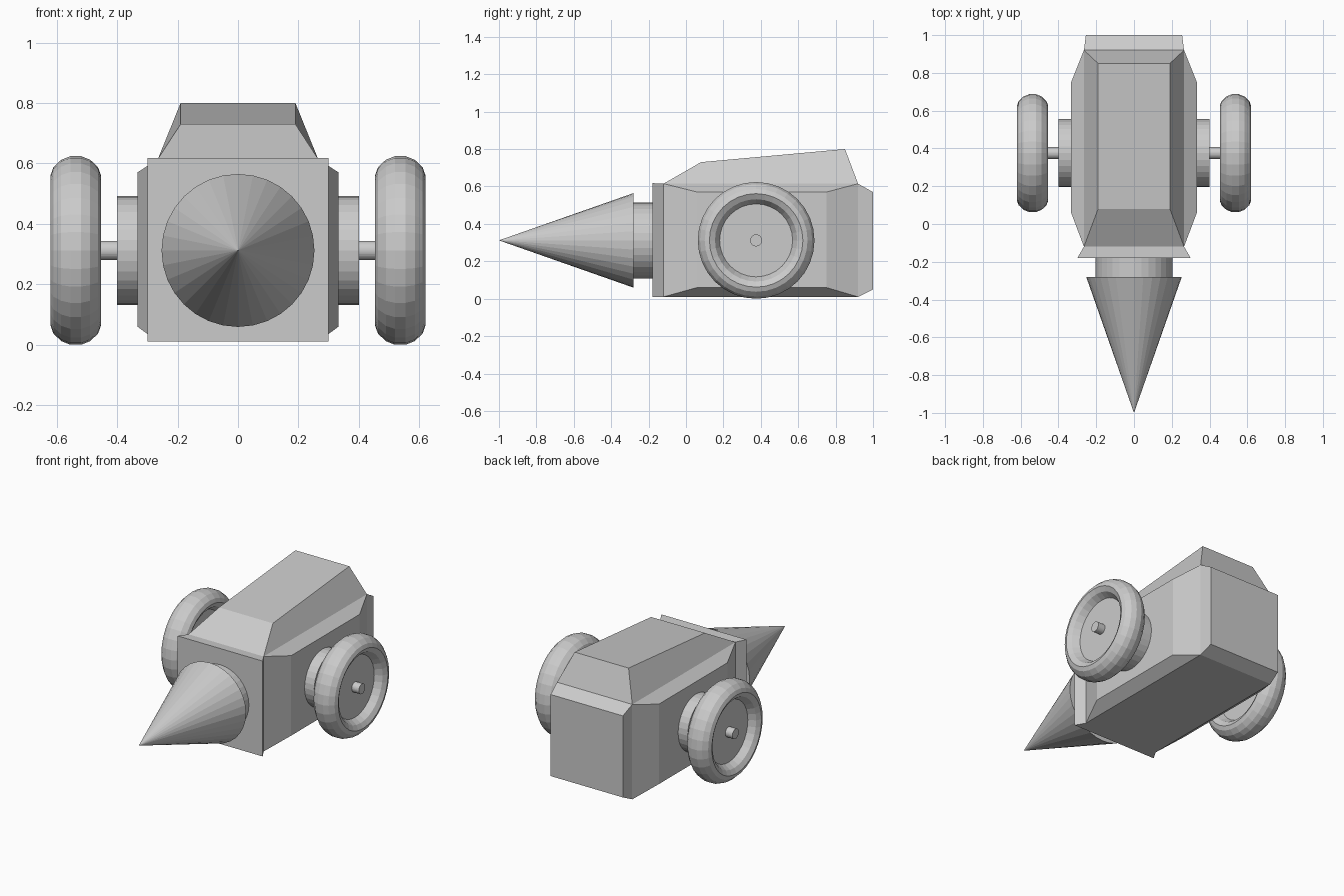
import bpy
import bmesh
import math
from mathutils import Matrix, Vector

if "Cube" in bpy.data.objects:
    bpy.data.objects.remove(bpy.data.objects["Cube"])

GREY = (0.6, 0.6, 0.6, 1.0)
grey = bpy.data.materials.new("plain grey")
grey.use_nodes = True
grey.diffuse_color = GREY
grey.node_tree.nodes["Principled BSDF"].inputs["Base Color"].default_value = GREY

AXIS_Z = 0.312   # shared height of nose and wheel axes
WHEEL_Y = 0.375
SEGMENTS = 32


def finish(name, bm):
    bmesh.ops.recalc_face_normals(bm, faces=bm.faces[:])
    mesh = bpy.data.meshes.new(name)
    bm.to_mesh(mesh)
    bm.free()
    mesh.materials.append(grey)
    obj = bpy.data.objects.new(name, mesh)
    bpy.context.collection.objects.link(obj)
    return obj


def lathe(name, profile, turn, location):
    """Spin (radius, height) points about z, then turn and place the result."""
    bm = bmesh.new()
    verts = [bm.verts.new((r, 0, h)) for r, h in profile]
    edges = [bm.edges.new(pair) for pair in zip(verts, verts[1:])]
    bmesh.ops.spin(bm, geom=verts + edges, axis=(0, 0, 1), cent=(0, 0, 0),
                   angle=math.tau, steps=SEGMENTS, use_duplicate=False)
    bmesh.ops.remove_doubles(bm, verts=bm.verts[:], dist=0.0001)
    bmesh.ops.transform(bm, matrix=Matrix.Translation(location) @ turn, verts=bm.verts[:])
    return finish(name, bm)


# Body: a box whose sides, ends and roof are pulled out into panels
def pull(bm, direction, place):
    bm.normal_update()
    face = max(bm.faces, key=lambda f: f.normal.dot(Vector(direction)) if f.tag else -2)
    new = bmesh.ops.extrude_discrete_faces(bm, faces=[face])["faces"][0]
    for v in new.verts:
        v.co = place(v.co)


def pick(value, middle, low, high):
    return low if value < middle else high


bm = bmesh.new()
bmesh.ops.create_cube(bm, size=1)
for v in bm.verts:
    v.co = (v.co.x * 0.53, pick(v.co.y, 0, -0.12, 0.92), pick(v.co.z, 0, 0.01, 0.615))
for f in bm.faces:
    f.tag = True

for side in (-1, 1):
    pull(bm, (side, 0, 0), lambda c: (side * 0.333, pick(c.y, 0.4, 0.06, 0.75),
                                      pick(c.z, 0.3, 0.06, 0.57)))
pull(bm, (0, -1, 0), lambda c: (math.copysign(0.3, c.x), -0.18, pick(c.z, 0.3, 0.01, 0.618)))
pull(bm, (0, 1, 0), lambda c: (math.copysign(0.255, c.x), 1.0, pick(c.z, 0.3, 0.05, 0.57)))
pull(bm, (0, 0, 1), lambda c: (math.copysign(0.19, c.x), pick(c.y, 0.4, 0.08, 0.85),
                               pick(c.y, 0.4, 0.73, 0.80)))
finish("body", bm)

# Nose: a neck and a pointed cone facing forward
forward = Matrix.Rotation(math.pi / 2, 4, 'X')
lathe("nose_neck", [(0, 0.17), (0.203, 0.17), (0.203, 0.285), (0, 0.285)],
      forward, (0, 0, AXIS_Z))
lathe("nose_cone", [(0, 0.28), (0.253, 0.28), (0, 1.0)], forward, (0, 0, AXIS_Z))

# Wheels: rounded tyre around a recessed disc, with hub and axle
half_wheel = [(0, 0.025), (0.195, 0.025), (0.22, 0.066), (0.25, 0.083),
              (0.275, 0.074), (0.3, 0.048), (0.312, 0.018)]
wheel = half_wheel + [(r, -h) for r, h in reversed(half_wheel)]
for label, side in (("left", 1), ("right", -1)):
    outward = Matrix.Rotation(side * math.pi / 2, 4, 'Y')
    centre = (0, WHEEL_Y, AXIS_Z)
    lathe(label + "_hub", [(0, 0.32), (0.18, 0.32), (0.18, 0.4), (0, 0.4)], outward, centre)
    lathe(label + "_axle", [(0, 0.39), (0.032, 0.39), (0.032, 0.612), (0, 0.612)],
          outward, centre)
    lathe(label + "_wheel", wheel, outward, (side * 0.537, WHEEL_Y, AXIS_Z))
